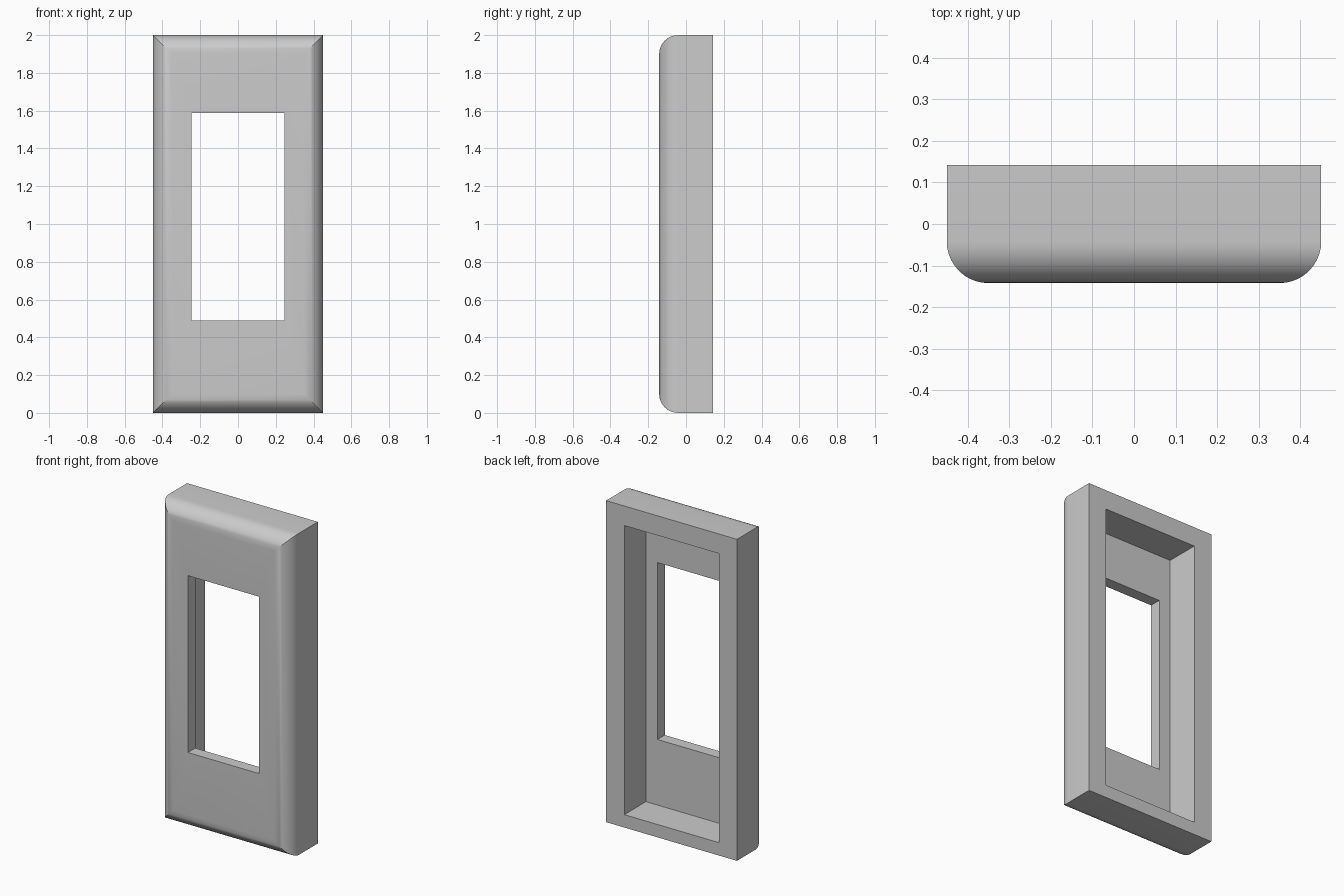
import bpy
import bmesh
import math

# Remove the default cube
cube = bpy.data.objects.get("Cube")
if cube:
    bpy.data.objects.remove(cube, do_unlink=True)

HALF_W, HEIGHT, HALF_D = 0.45, 2.0, 0.142
RADIUS, STEPS = 0.1, 10
WINDOW = (0.245, 0.488, 1.588)    # half width, bottom, top
RECESS = (0.325, 0.08, 1.878)
RECESS_FLOOR = -0.07

# Single grey plastic
grey = bpy.data.materials.new("light_grey")
grey.use_nodes = True
colour = (0.6, 0.6, 0.6, 1)
grey.diffuse_color = colour
grey.node_tree.nodes["Principled BSDF"].inputs["Base Color"].default_value = colour


def outer(inset, y):
    """Outer rectangle, shrunk evenly by inset, at depth y."""
    return (HALF_W - inset, inset, HEIGHT - inset, y)


# Cross-section of the frame as rectangles, from the back round to the window
sections = [outer(0, HALF_D)]
for i in range(STEPS + 1):
    a = math.pi / 2 * i / STEPS
    sections.append(outer(RADIUS * (1 - math.cos(a)),
                          RADIUS - HALF_D - RADIUS * math.sin(a)))
sections += [(*WINDOW, -HALF_D), (*WINDOW, RECESS_FLOOR),
             (*RECESS, RECESS_FLOOR), (*RECESS, HALF_D)]

# Join the rectangles into a closed, mitred frame
bm = bmesh.new()
rings = [[bm.verts.new(p) for p in ((-w, y, lo), (w, y, lo), (w, y, hi), (-w, y, hi))]
         for w, lo, hi, y in sections]
for k, ring in enumerate(rings):
    following = rings[(k + 1) % len(rings)]
    for i in range(4):
        j = (i + 1) % 4
        bm.faces.new((ring[i], ring[j], following[j], following[i]))
bmesh.ops.recalc_face_normals(bm, faces=bm.faces)

mesh = bpy.data.meshes.new("cover_frame")
bm.to_mesh(mesh)
bm.free()
mesh.materials.append(grey)
frame = bpy.data.objects.new("cover_frame", mesh)
bpy.context.collection.objects.link(frame)

# Smooth the rounded front rim, keep corners and openings sharp
bpy.ops.object.select_all(action='DESELECT')
frame.select_set(True)
bpy.context.view_layer.objects.active = frame
bpy.ops.object.shade_smooth_by_angle(angle=math.radians(30))
